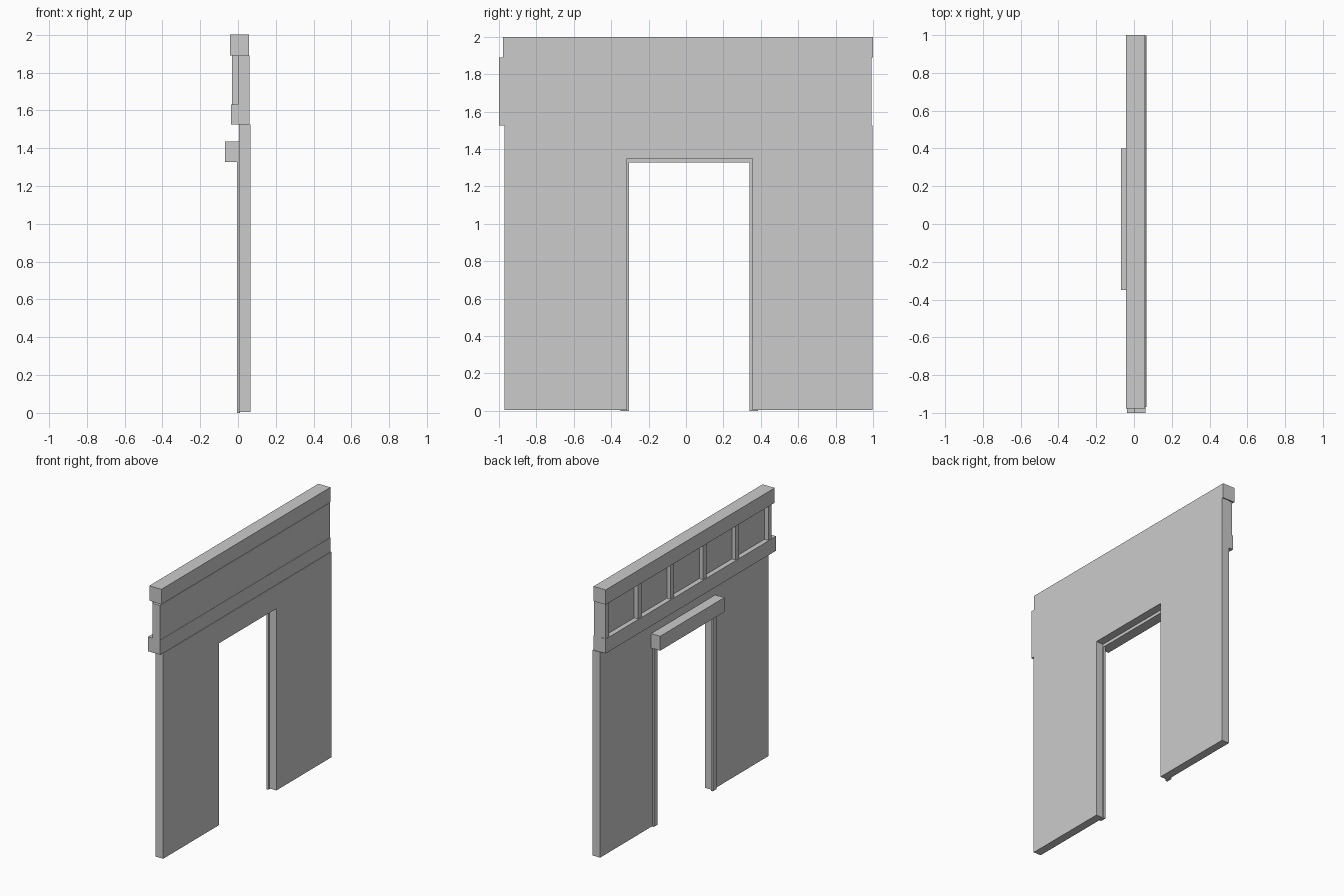
import bpy, bmesh

if "Cube" in bpy.data.objects:
    bpy.data.objects.remove(bpy.data.objects["Cube"])


def prism_x(name, profile, x0, x1):
    """Extrude a closed (y, z) outline from x0 to x1."""
    bm = bmesh.new()
    face = bm.faces.new([bm.verts.new((x0, y, z)) for y, z in profile])
    ext = bmesh.ops.extrude_face_region(bm, geom=[face])
    moved = [g for g in ext["geom"] if isinstance(g, bmesh.types.BMVert)]
    bmesh.ops.translate(bm, verts=moved, vec=(x1 - x0, 0, 0))
    bmesh.ops.recalc_face_normals(bm, faces=bm.faces)
    mesh = bpy.data.meshes.new(name)
    bm.to_mesh(mesh)
    bm.free()
    obj = bpy.data.objects.new(name, mesh)
    bpy.context.collection.objects.link(obj)
    return obj


def box(name, x, y, z):
    rect = [(y[0], z[0]), (y[1], z[0]), (y[1], z[1]), (y[0], z[1])]
    return prism_x(name, rect, *x)


# Main wall with the doorway cut into its outline
prism_x("wall", [(-0.97, 0.004), (-0.315, 0.004), (-0.315, 1.35), (0.355, 1.35),
                 (0.355, 0.004), (0.998, 0.004), (0.998, 1.525), (-0.97, 1.525)],
        0.005, 0.066)

# Door frame: jambs and the projecting lintel
box("left_jamb", (-0.006, 0.01), (-0.35, -0.305), (0, 1.33))
box("right_jamb", (-0.006, 0.01), (0.34, 0.385), (0, 1.33))
box("lintel", (-0.069, 0.007), (-0.35, 0.40), (1.328, 1.435))

# Upper band: lower beam, recessed panel, top beam
box("lower_beam", (-0.037, 0.062), (-1.0, 0.992), (1.525, 1.632))
box("upper_panel", (-0.001, 0.06), (-1.0, 0.992), (1.632, 1.89))
box("top_beam", (-0.042, 0.057), (-0.978, 1.0), (1.89, 2.0))

# Small posts between the beams
for i in range(6):
    yc = 0.968 - 0.381 * i
    box(f"post_{i + 1}", (-0.032, 0.002), (yc - 0.02, yc + 0.02), (1.63, 1.892))
